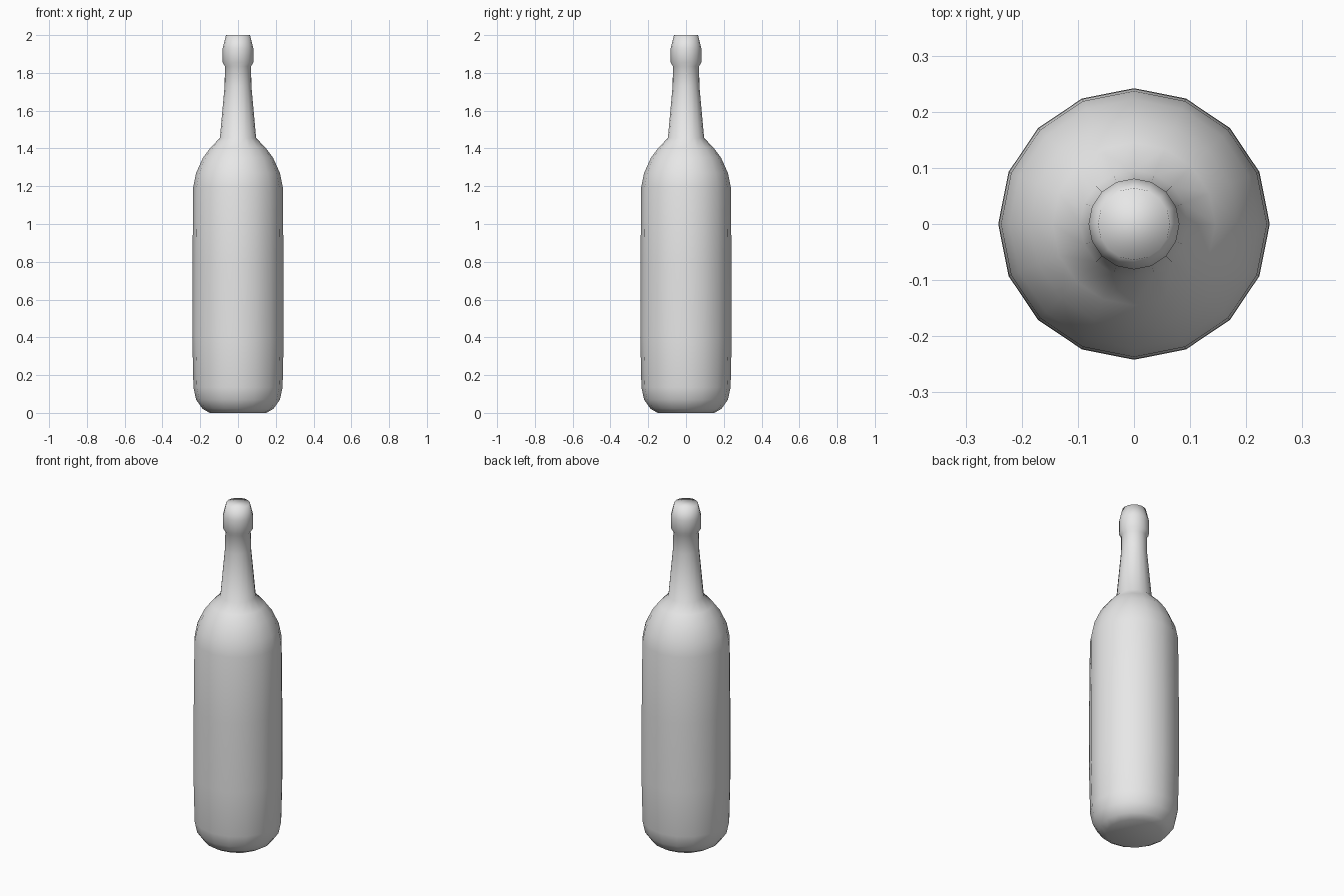
import bpy, bmesh
from math import cos, sin, tau

cube = bpy.data.objects.get("Cube")
if cube:
    bpy.data.objects.remove(cube, do_unlink=True)

SIDES = 16

# Plain grey finish
grey = bpy.data.materials.new("plain grey")
grey.use_nodes = True
color = (0.8, 0.8, 0.8, 1)
grey.diffuse_color = color
grey.node_tree.nodes["Principled BSDF"].inputs["Base Color"].default_value = color

# Radius and height, from base to mouth
profile = [
    (0.15, 0), (0.188, 0.022), (0.222, 0.07), (0.236, 0.135),  # rounded base
    (0.242, 0.40), (0.241, 0.80), (0.237, 1.195),              # body
    (0.222, 1.27), (0.186, 1.35), (0.145, 1.405),              # shoulder
    (0.096, 1.455), (0.071, 1.73), (0.069, 1.835),             # neck
    (0.081, 1.855), (0.081, 1.93), (0.064, 2.0),               # lip
]


def lathe(name, points):
    """Revolve a profile around z and close both ends."""
    bm = bmesh.new()
    rings = [[bm.verts.new((r * cos(tau * i / SIDES), r * sin(tau * i / SIDES), z))
              for i in range(SIDES)] for r, z in points]
    for low, high in zip(rings, rings[1:]):
        for i in range(SIDES):
            j = (i + 1) % SIDES
            bm.faces.new((low[i], low[j], high[j], high[i]))
    bm.faces.new(rings[0][::-1])
    bm.faces.new(rings[-1])
    for face in bm.faces:
        face.smooth = True
    mesh = bpy.data.meshes.new(name)
    bm.to_mesh(mesh)
    bm.free()
    mesh.materials.append(grey)
    obj = bpy.data.objects.new(name, mesh)
    bpy.context.collection.objects.link(obj)
    return obj


lathe("bottle", profile)
